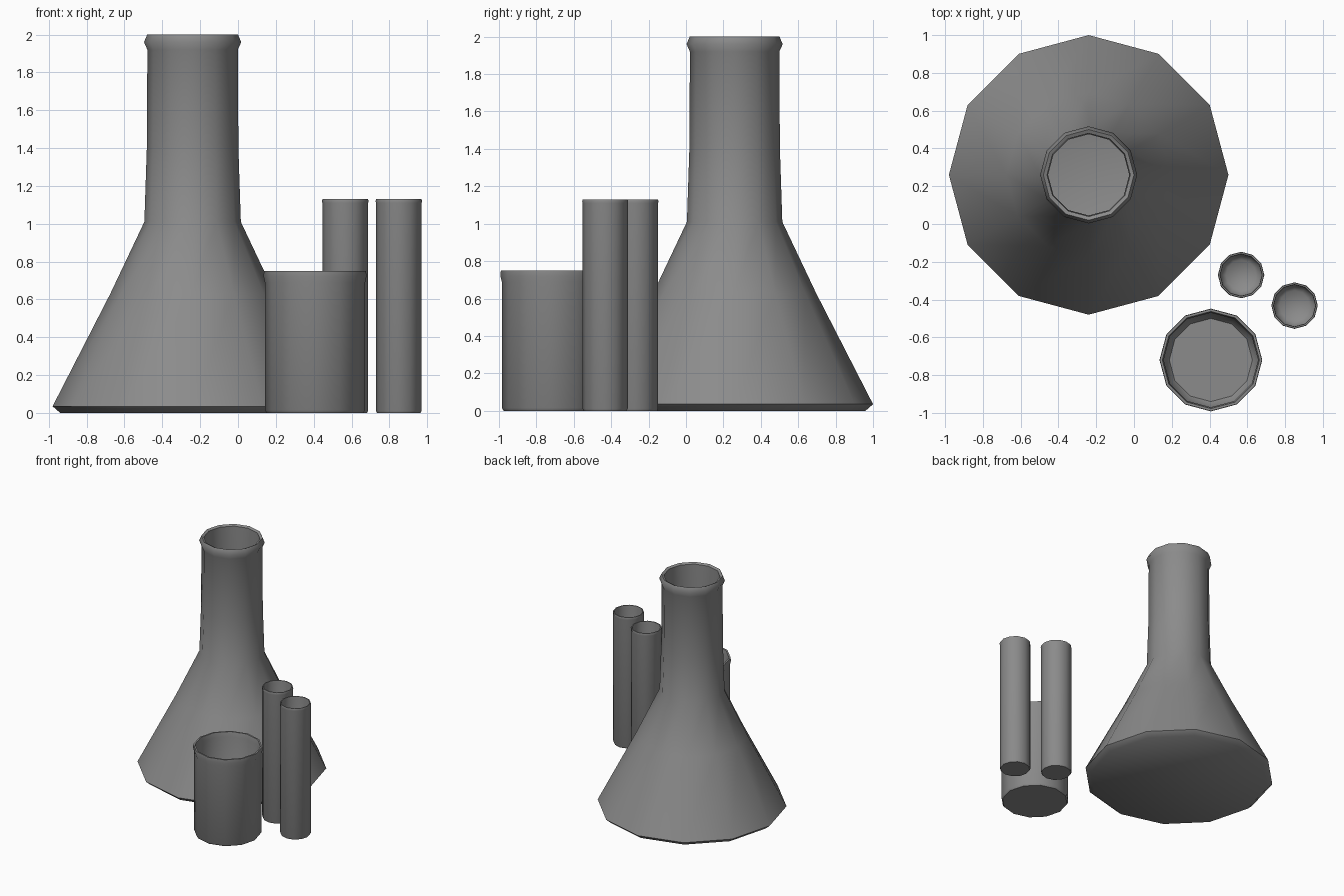
import bpy
import bmesh
from math import cos, sin, pi, radians

SIDES = 12

cube = bpy.data.objects.get("Cube")
if cube:
    bpy.data.objects.remove(cube, do_unlink=True)

# One grey for all the glassware
grey = bpy.data.materials.new("grey_glassware")
grey.use_nodes = True
grey.diffuse_color = (0.26, 0.26, 0.26, 1)
grey.node_tree.nodes["Principled BSDF"].inputs["Base Color"].default_value = grey.diffuse_color


def lathe(name, profile, x, y):
    """Revolve (radius, height) pairs from outer base to inner floor, capping both ends."""
    bm = bmesh.new()
    rings = []
    for r, z in profile:
        rings.append([bm.verts.new((r * cos(2 * pi * i / SIDES), r * sin(2 * pi * i / SIDES), z))
                      for i in range(SIDES)])
    for low, high in zip(rings, rings[1:]):
        for i in range(SIDES):
            j = (i + 1) % SIDES
            bm.faces.new((low[i], low[j], high[j], high[i]))
    bm.faces.new(rings[0][::-1])
    bm.faces.new(rings[-1])
    mesh = bpy.data.meshes.new(name)
    bm.to_mesh(mesh)
    bm.free()
    mesh.materials.append(grey)
    obj = bpy.data.objects.new(name, mesh)
    obj.location = (x, y, 0)
    bpy.context.collection.objects.link(obj)
    bpy.ops.object.select_all(action='DESELECT')
    obj.select_set(True)
    bpy.context.view_layer.objects.active = obj
    bpy.ops.object.shade_smooth_by_angle(angle=radians(50))
    return obj


# Conical flask: sloping body, slim neck, beaded rim, hollow inside
lathe("conical_flask", [
    (0.70, 0), (0.74, 0.035), (0.435, 0.63), (0.255, 1.01), (0.242, 1.4),
    (0.239, 1.92), (0.257, 1.96), (0.24, 2.0),
    (0.22, 1.99), (0.215, 1.4), (0.23, 1.01), (0.41, 0.63), (0.70, 0.05), (0.68, 0.03),
], -0.24, 0.26)

# Beaker: straight wall with a slightly flared lip
lathe("beaker", [
    (0.255, 0), (0.265, 0.015), (0.265, 0.69), (0.272, 0.72), (0.27, 0.75),
    (0.257, 0.75), (0.25, 0.71), (0.25, 0.06), (0.22, 0.02),
], 0.407, -0.72)

# Two test tubes with thin rims
for number, (x, y) in enumerate([(0.567, -0.27), (0.85, -0.432)], 1):
    lathe(f"test_tube_{number}", [
        (0.115, 0), (0.121, 0.012), (0.121, 1.11), (0.123, 1.12), (0.12, 1.13),
        (0.112, 1.13), (0.11, 1.11), (0.11, 0.05), (0.08, 0.02),
    ], x, y)
